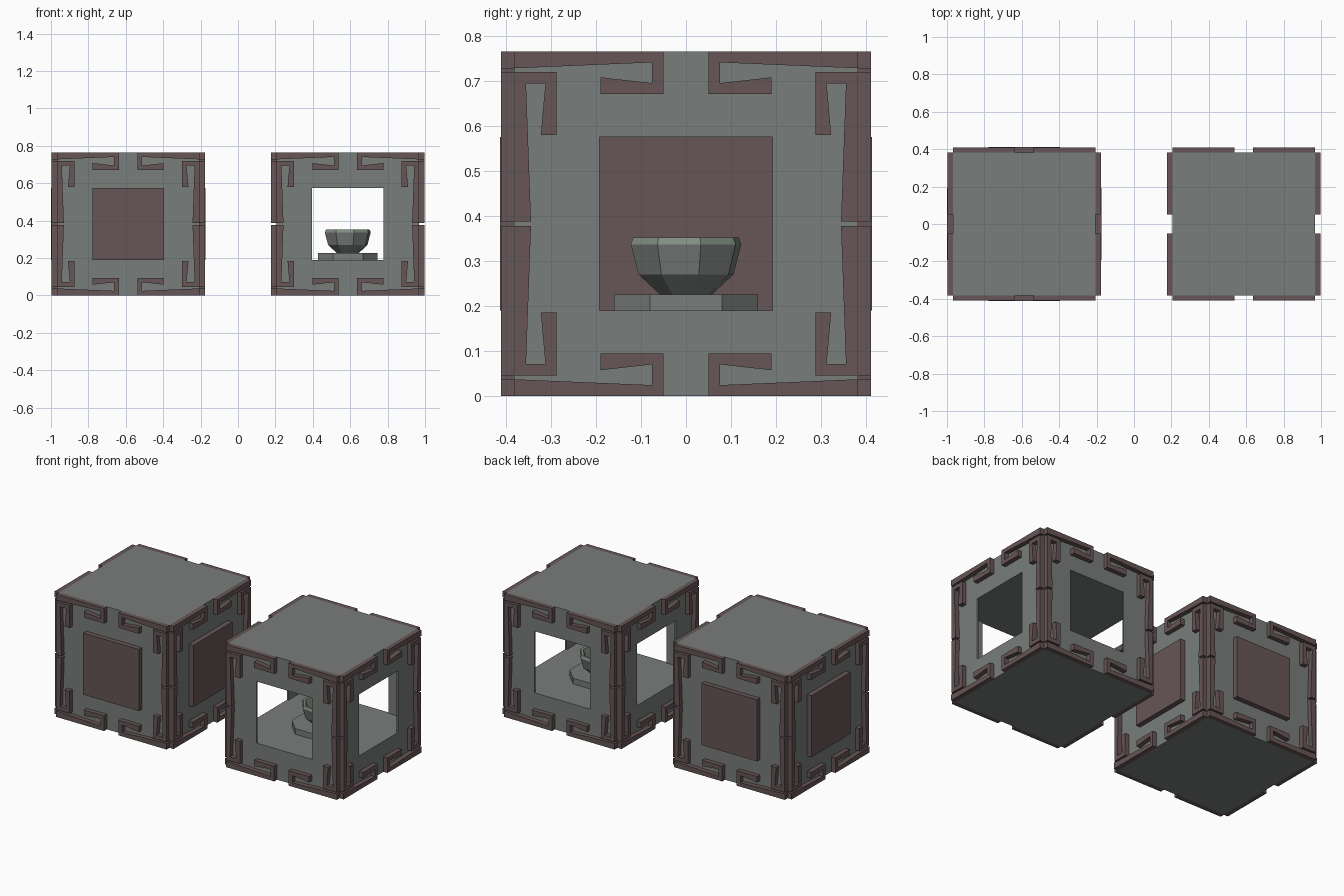
import bpy, bmesh
from math import radians, sin, cos, pi
from mathutils import Matrix, Vector

if "Cube" in bpy.data.objects:
    bpy.data.objects.remove(bpy.data.objects["Cube"])

H = 0.382            # half width of a cube body
MID = 0.3825         # centre height
CX = 0.587           # sideways offset of each cube
OUT = 0.413          # outermost reach of the trim
WIN = 0.192          # half size of windows and panels
WALL = 0.01

brown = bpy.data.materials.new("brown_trim")
brown.diffuse_color = (0.135, 0.092, 0.092, 1)
brown.use_nodes = True
brown.node_tree.nodes["Principled BSDF"].inputs["Base Color"].default_value = brown.diffuse_color
grey = bpy.data.materials.new("stone_grey")
grey.diffuse_color = (0.19, 0.205, 0.2, 1)
grey.use_nodes = True
grey.node_tree.nodes["Principled BSDF"].inputs["Base Color"].default_value = grey.diffuse_color
green = bpy.data.materials.new("pale_green")
green.diffuse_color = (0.22, 0.27, 0.22, 1)
green.use_nodes = True
green.node_tree.nodes["Principled BSDF"].inputs["Base Color"].default_value = green.diffuse_color


def finish(name, bm, mat):
    bmesh.ops.recalc_face_normals(bm, faces=bm.faces)
    me = bpy.data.meshes.new(name)
    bm.to_mesh(me)
    bm.free()
    me.materials.append(mat)
    ob = bpy.data.objects.new(name, me)
    bpy.context.collection.objects.link(ob)
    return ob


def add_prism(bm, pts, lo, hi, mat=Matrix()):
    """Extrude a flat outline from height lo to hi, then transform it."""
    face = bm.faces.new([bm.verts.new((x, y, lo)) for x, y in pts])
    ext = bmesh.ops.extrude_face_region(bm, geom=[face])
    top = [v for v in ext["geom"] if isinstance(v, bmesh.types.BMVert)]
    bmesh.ops.translate(bm, verts=top, vec=(0, 0, hi - lo))
    bmesh.ops.transform(bm, matrix=mat, verts=list(face.verts) + top)


def square(h):
    return [(-h, -h), (h, -h), (h, h), (-h, h)]


def side_matrix(cx, k):
    """Outline x -> along the side, y -> up, z -> outward; k picks the side."""
    local = Matrix(((1, 0, 0, 0), (0, 0, -1, 0), (0, 1, 0, 0), (0, 0, 0, 1)))
    return (Matrix.Translation((cx, 0, MID)) @ Matrix.Rotation(k * pi / 2, 4, 'Z') @ local)


# Hooked trim outlines in one quarter of a side, measured from its centre
flat_hook = [(0.05, 0.3825), (0.382, 0.3825), (0.382, 0.345), (0.075, 0.358),
             (0.075, 0.312), (0.19, 0.325), (0.19, 0.288), (0.05, 0.288)]
tall_hook = [(0.287, 0.337), (0.38, 0.337), (0.38, 0.005), (0.344, 0.005),
             (0.355, 0.311), (0.312, 0.311), (0.322, 0.197), (0.287, 0.197)]


def trim(name, cx):
    bm = bmesh.new()
    for k in range(4):
        for sx in (1, -1):
            for sz in (1, -1):
                for hook in (flat_hook, tall_hook):
                    pts = [(sx * x, sz * z) for x, z in hook]
                    add_prism(bm, pts, H - 0.002, OUT - 0.003, side_matrix(cx, k))
    return finish(name, bm, brown)


def body(name, cx):
    bm = bmesh.new()
    add_prism(bm, square(H), 0, 2 * MID, Matrix.Translation((cx, 0, 0)))
    return finish(name, bm, grey)


# Closed cube with a raised panel on every side
body("closed_cube_body", -CX)
trim("closed_cube_trim", -CX)
bm = bmesh.new()
for k in range(4):
    add_prism(bm, square(WIN), H - 0.002, OUT, side_matrix(-CX, k))
finish("closed_cube_panels", bm, brown)

# Open cube: a room with four windows is cut from the body
open_body = body("open_cube_body", CX)
trim("open_cube_trim", CX)
r, far = H - WALL, H + 0.1
outline = []
for k in range(4):
    rot = Matrix.Rotation(k * pi / 2, 2)
    for p in ((r, -r), (r, -WIN), (far, -WIN), (far, WIN), (r, WIN)):
        outline.append(tuple(rot @ Vector(p)))
bm = bmesh.new()
add_prism(bm, outline, MID - WIN, MID + WIN, Matrix.Translation((CX, 0, 0)))
cutter = finish("room_cutter", bm, grey)
cutter.hide_render = True
cutter.hide_set(True)
mod = open_body.modifiers.new("room", 'BOOLEAN')
mod.operation = 'DIFFERENCE'
mod.solver = 'EXACT'
mod.object = cutter

# Octagonal plinth on the room floor
a, b = 0.16, 0.08
bm = bmesh.new()
add_prism(bm, [(a, -b), (a, b), (b, a), (-b, a), (-a, b), (-a, -b), (-b, -a), (b, -a)],
          MID - WIN, 0.226, Matrix.Translation((CX, 0, 0)))
finish("plinth", bm, grey)

# Eight-sided bowl with a pale rim and hollow
profile = [(0.06, 0.226), (0.109, 0.27), (0.127, 0.337), (0.121, 0.352),
           (0.105, 0.35), (0.088, 0.285), (0.045, 0.26)]
bm = bmesh.new()
rings = []
for rad, z in profile:
    rings.append([bm.verts.new((CX + rad * cos(t), rad * sin(t), z))
                  for t in (radians(15 + 45 * i) for i in range(8))])
rim_faces = []
for j in range(len(rings) - 1):
    for i in range(8):
        n = (i + 1) % 8
        f = bm.faces.new((rings[j][i], rings[j][n], rings[j + 1][n], rings[j + 1][i]))
        f.material_index = 1 if j >= 2 else 0
bm.faces.new(rings[0])
bm.faces.new(rings[-1]).material_index = 1
bowl = finish("bowl", bm, grey)
bowl.data.materials.append(green)
